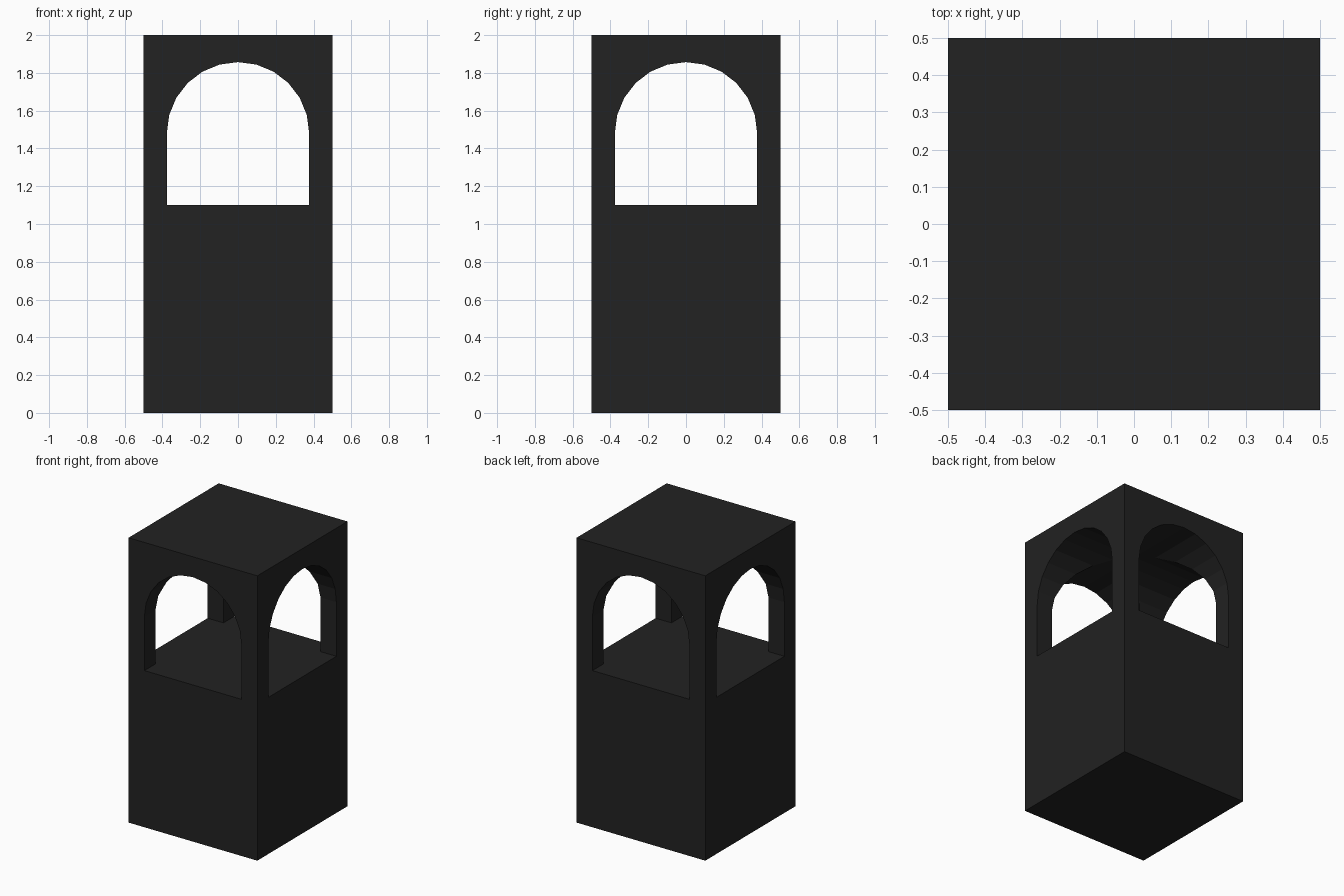
import bpy, bmesh, math

if "Cube" in bpy.data.objects:
    bpy.data.objects.remove(bpy.data.objects["Cube"])

R, SILL = 0.377, 1.10        # arch radius and window sill height
SPRING = 1.48                # height where the arch starts
SEGMENTS = 12

mat = bpy.data.materials.new("charcoal")
mat.diffuse_color = (0.016, 0.016, 0.016, 1)
mat.use_nodes = True
mat.node_tree.nodes["Principled BSDF"].inputs["Base Color"].default_value = mat.diffuse_color


def add_object(name, bm):
    bmesh.ops.recalc_face_normals(bm, faces=bm.faces)
    me = bpy.data.meshes.new(name)
    bm.to_mesh(me)
    bm.free()
    ob = bpy.data.objects.new(name, me)
    bpy.context.collection.objects.link(ob)
    me.materials.append(mat)
    return ob


def arch_cutter(name, turn):
    """Arched prism running along y, turned about z."""
    pts = [(-R, SILL), (R, SILL)]
    for i in range(SEGMENTS + 1):
        a = math.pi * i / SEGMENTS
        pts.append((R * math.cos(a), SPRING + R * math.sin(a)))
    bm = bmesh.new()
    face = bm.faces.new([bm.verts.new((x, -0.8, z)) for x, z in pts])
    ext = bmesh.ops.extrude_face_region(bm, geom=[face])
    bmesh.ops.translate(bm, vec=(0, 1.6, 0),
                        verts=[g for g in ext["geom"] if isinstance(g, bmesh.types.BMVert)])
    ob = add_object(name, bm)
    ob.rotation_euler.z = turn
    ob.hide_render = True
    ob.hide_set(True)
    return ob


# Square tower block
bm = bmesh.new()
bmesh.ops.create_cube(bm, size=1)
for v in bm.verts:
    v.co.z = (v.co.z + 0.5) * 2
tower = add_object("tower", bm)

# Two crossing arched openings form the corner pillars and vault
cutters = [arch_cutter("arch_cutter_front", 0),
           arch_cutter("arch_cutter_side", math.pi / 2)]
for c in cutters:
    mod = tower.modifiers.new("arch", 'BOOLEAN')
    mod.operation = 'DIFFERENCE'
    mod.solver = 'EXACT'
    mod.object = c

# Apply the cuts and drop the cutters
bpy.context.view_layer.update()
deps = bpy.context.evaluated_depsgraph_get()
cut_mesh = bpy.data.meshes.new_from_object(tower.evaluated_get(deps))
tower.modifiers.clear()
tower.data = cut_mesh
for c in cutters:
    bpy.data.objects.remove(c)
